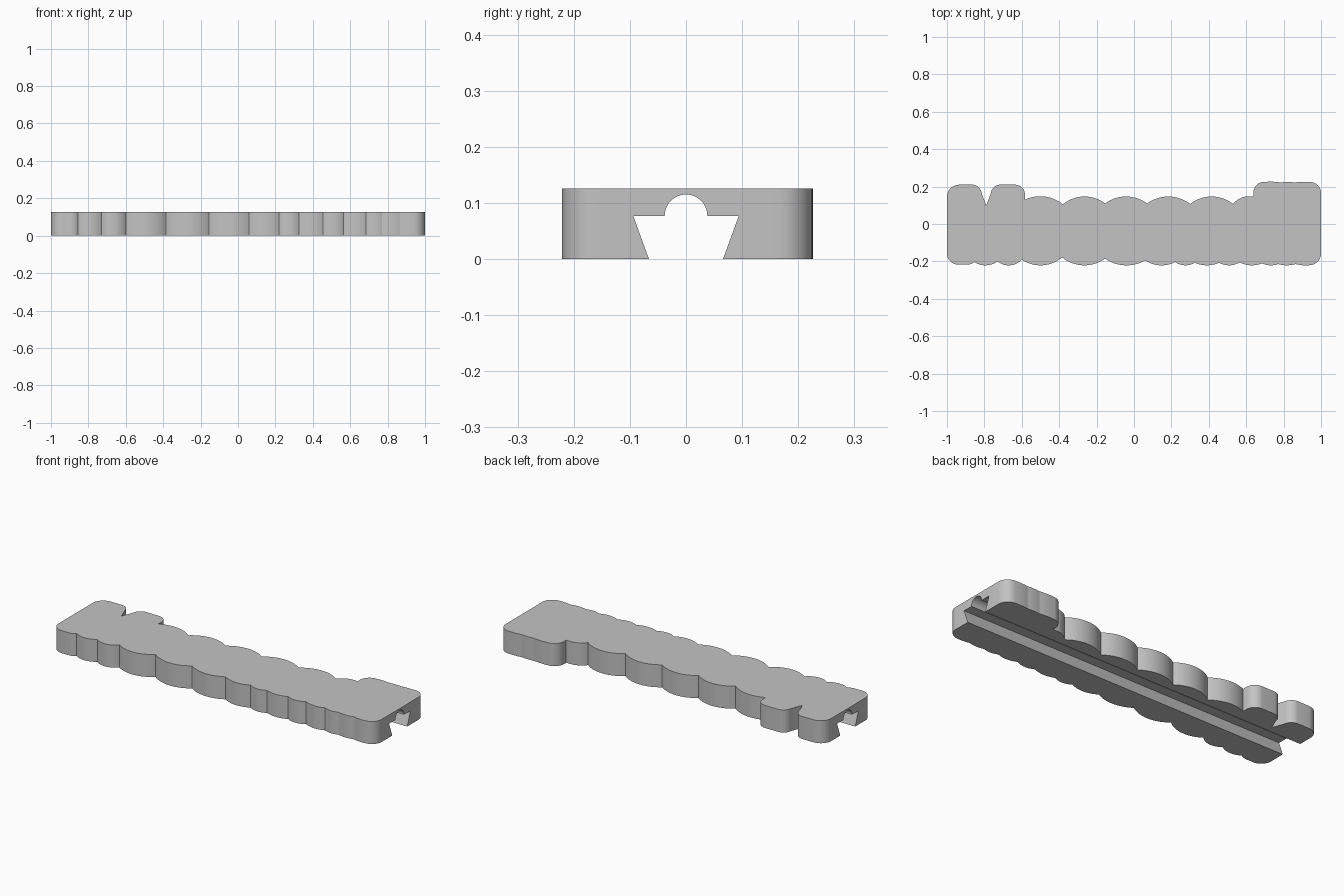
import bpy
import bmesh
from math import atan, sin, cos, pi
from mathutils import Vector

HEIGHT = 0.126
ROUND = 0.414  # bulge of a quarter circle


def arc(start, end, bulge, steps=14):
    """Points from start up to (not including) end, bowed to the right of travel."""
    start, end = Vector(start), Vector(end)
    if bulge < 0.01:
        return [start]
    chord = end - start
    along = chord.normalized()
    out = Vector((along.y, -along.x))
    half = 2 * atan(bulge)
    radius = chord.length / (2 * sin(half))
    middle = (start + end) / 2
    angles = [half * (2 * i / steps - 1) for i in range(steps)]
    return [middle + along * radius * sin(t) + out * radius * (cos(t) - cos(half))
            for t in angles]


def lobes(cusps, crest):
    """Row of scallops that all reach the same crest line."""
    row = []
    for (x1, y1), (x2, y2) in zip(cusps, cusps[1:]):
        rise = abs(crest - (y1 + y2) / 2)
        row.append((x1, y1, 2 * rise / abs(x2 - x1)))
    return row


def prism(name, points, place, offset):
    """Solid made by pushing a closed outline along an offset."""
    bm = bmesh.new()
    face = bm.faces.new([bm.verts.new(place(p)) for p in points])
    pushed = bmesh.ops.extrude_face_region(bm, geom=[face])["geom"]
    verts = [v for v in pushed if isinstance(v, bmesh.types.BMVert)]
    bmesh.ops.translate(bm, verts=verts, vec=offset)
    bmesh.ops.recalc_face_normals(bm, faces=bm.faces[:])
    mesh = bpy.data.meshes.new(name)
    bm.to_mesh(mesh)
    bm.free()
    obj = bpy.data.objects.new(name, mesh)
    bpy.context.collection.objects.link(obj)
    return obj


default_cube = bpy.data.objects.get("Cube")
if default_cube:
    bpy.data.objects.remove(default_cube, do_unlink=True)

# Scalloped front edge, left to right, with its rounded corners
front_cusps = [(-.855, -.203), (-.73, -.2), (-.6, -.19), (-.385, -.178),
               (-.155, -.185), (.06, -.195), (.22, -.203), (.325, -.207),
               (.455, -.207), (.565, -.205), (.685, -.21), (.77, -.214),
               (.865, -.214)]
front = [(-1, -.155, ROUND), (-.94, -.217, 0), (-.895, -.217, .2)]
front += lobes(front_cusps, -.221)
front += [(.865, -.214, .1), (.94, -.22, ROUND), (1, -.155, 0)]

# Raised block at the right end of the back edge
right_block = [(1, .165, ROUND), (.94, .225, .05), (.86, .222, .06),
               (.785, .222, .06), (.7, .225, ROUND), (.638, .17, 0),
               (.638, .147, 0), (.6, .147, .2)]

# Long run of back scallops
back_cusps = [(.53, .107), (.3, .107), (.07, .11), (-.155, .11),
              (-.38, .105), (-.583, .13)]
back = lobes(back_cusps, .147)

# Two tall lobes at the left end with a sharp notch between them
left_block = [(-.583, .13, 0), (-.583, .16, ROUND), (-.64, .21, 0),
              (-.72, .21, .35), (-.765, .165, 0), (-.79, .1, 0),
              (-.815, .165, .35), (-.86, .21, 0), (-.935, .21, ROUND),
              (-1, .145, 0)]

nodes = front + right_block + back + left_block
outline = []
for (x1, y1, bulge), (x2, y2, _) in zip(nodes, nodes[1:] + nodes[:1]):
    outline += arc((x1, y1), (x2, y2), bulge)
bar = prism("scalloped_bar", outline, lambda p: (p.x, p.y, 0), (0, 0, HEIGHT))

# Dovetail channel with a half-round groove in its roof
roof, groove = 0.077, 0.038
profile = [(.0735, -.02), (.066, 0), (.094, roof)]
profile[0] = (.059, -.02)
profile += [(groove * cos(pi * i / 24), roof + groove * sin(pi * i / 24))
            for i in range(25)]
profile += [(-y, z) for y, z in reversed(profile[:3])]
cutter = prism("channel_cutter", profile, lambda p: (-1.1, p[0], p[1]), (2.2, 0, 0))
cutter.hide_render = True

cut = bar.modifiers.new("channel", "BOOLEAN")
cut.operation = "DIFFERENCE"
cut.solver = "EXACT"
cut.object = cutter
bpy.ops.object.select_all(action="DESELECT")
bar.select_set(True)
bpy.context.view_layer.objects.active = bar
bpy.ops.object.modifier_apply(modifier=cut.name)
bpy.data.objects.remove(cutter, do_unlink=True)

# One plain grey over the whole bar
grey = bpy.data.materials.new("plain_grey")
grey.use_nodes = True
colour = (0.55, 0.55, 0.55, 1)
grey.diffuse_color = colour
grey.node_tree.nodes["Principled BSDF"].inputs["Base Color"].default_value = colour
bar.data.materials.clear()
bar.data.materials.append(grey)
bpy.ops.object.shade_smooth_by_angle(angle=pi / 9)
